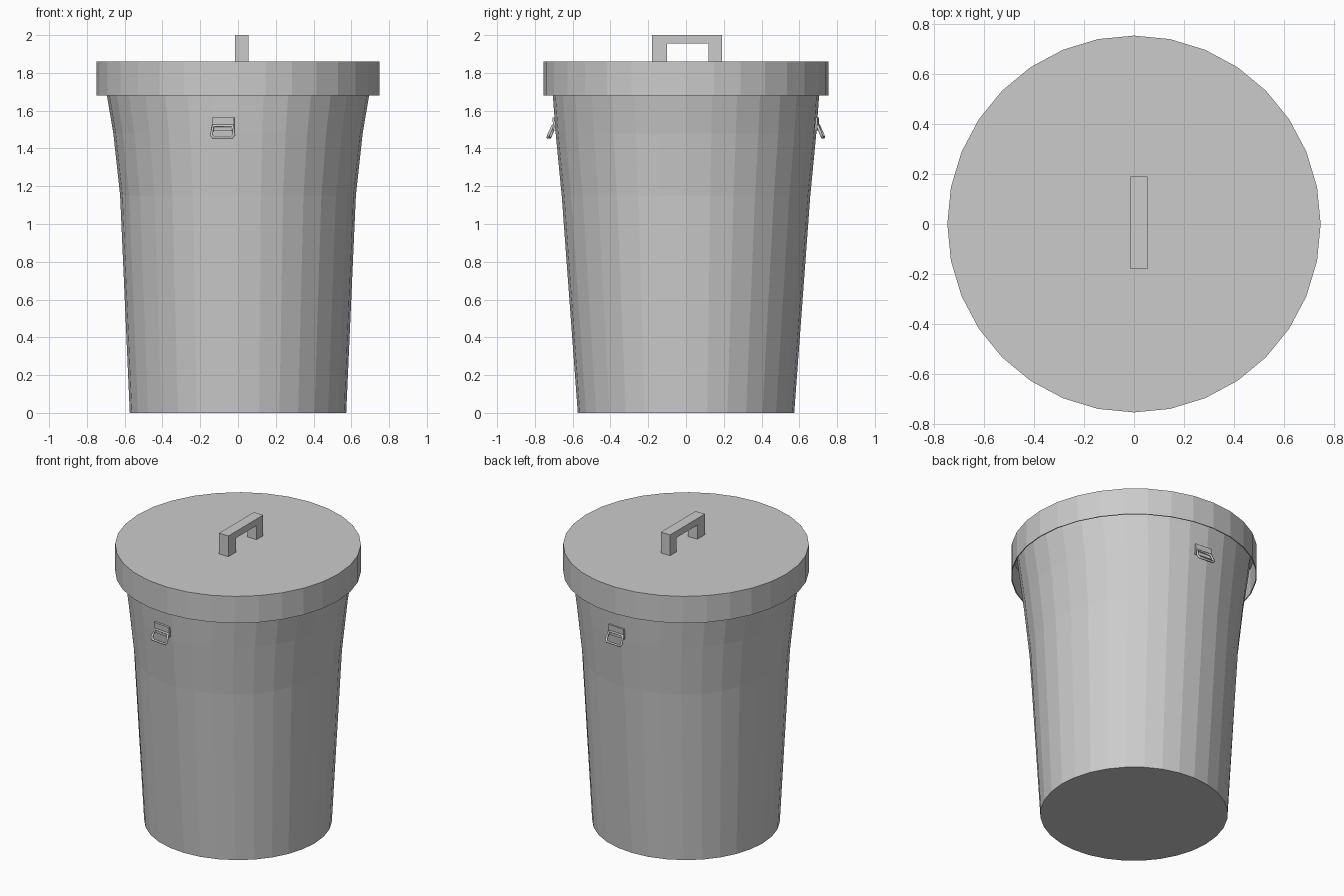
import bpy, bmesh, math
from mathutils import Matrix, Vector

if "Cube" in bpy.data.objects:
    bpy.data.objects.remove(bpy.data.objects["Cube"])

SIDES = 32


def finish(name, bm, thickness=0.0):
    """Turn a bmesh into a flat-shaded object, optionally with wall thickness."""
    bmesh.ops.recalc_face_normals(bm, faces=bm.faces)
    mesh = bpy.data.meshes.new(name)
    bm.to_mesh(mesh)
    bm.free()
    obj = bpy.data.objects.new(name, mesh)
    bpy.context.collection.objects.link(obj)
    if thickness:
        mod = obj.modifiers.new("wall", 'SOLIDIFY')
        mod.thickness = thickness
        mod.offset = -1
    return obj


def shell(name, rings, cap, thickness):
    """Loft elliptical rings (rx, ry, z) and close the ring with index cap."""
    bm = bmesh.new()
    loops = []
    for rx, ry, z in rings:
        angles = [2 * math.pi * i / SIDES for i in range(SIDES)]
        loops.append([bm.verts.new((rx * math.cos(a), ry * math.sin(a), z)) for a in angles])
    for low, high in zip(loops, loops[1:]):
        for i in range(SIDES):
            j = (i + 1) % SIDES
            bm.faces.new((low[i], low[j], high[j], high[i]))
    bm.faces.new(loops[cap])
    return finish(name, bm, thickness)


# Tapered bin body, flaring towards the top
shell("bin_body", [(0.573, 0.573, 0.0), (0.624, 0.658, 1.15), (0.660, 0.690, 1.48),
                   (0.694, 0.705, 1.68), (0.712, 0.715, 1.80)], 0, 0.01)

# Lid with a hanging skirt, open underneath
shell("lid", [(0.748, 0.755, 1.68), (0.748, 0.755, 1.86)], -1, 0.006)

# Lid handle: bridge profile in the YZ plane, extruded along x
profile = [(-0.18, 1.855), (-0.18, 2.0), (0.19, 2.0), (0.19, 1.855),
           (0.12, 1.855), (0.12, 1.955), (-0.10, 1.955), (-0.10, 1.855)]
bm = bmesh.new()
face = bm.faces.new([bm.verts.new((-0.015, y, z)) for y, z in profile])
side = bmesh.ops.extrude_face_region(bm, geom=[face], use_keep_orig=True)
bmesh.ops.translate(bm, vec=(0.07, 0, 0),
                    verts=[g for g in side["geom"] if isinstance(g, bmesh.types.BMVert)])
finish("lid_handle", bm)


def side_clip(prefix, x, y, turn):
    """Small mounting plate with a hanging wire loop; local -y points outwards."""
    place = Matrix.Translation((x, y, 0)) @ Matrix.Rotation(turn, 4, 'Z')
    # Mounting plate, leaning with the wall
    bm = bmesh.new()
    bmesh.ops.create_cube(bm, size=1, matrix=Matrix.Translation((0, 0, 1.53))
                          @ Matrix.Rotation(math.radians(4), 4, 'X')
                          @ Matrix.Diagonal((0.118, 0.026, 0.07, 1)))
    plate = finish(prefix + "_clip_plate", bm)
    plate.matrix_world = place
    # Wire loop, swung outwards at the bottom
    curve = bpy.data.curves.new(prefix + "_clip_loop", 'CURVE')
    curve.dimensions = '3D'
    curve.bevel_depth = 0.008
    curve.bevel_resolution = 1
    path = [(-0.052, -0.014, 1.52), (-0.060, -0.035, 1.472), (-0.050, -0.040, 1.459),
            (0.050, -0.040, 1.459), (0.060, -0.035, 1.472), (0.052, -0.014, 1.52)]
    spline = curve.splines.new('POLY')
    spline.points.add(len(path) - 1)
    for point, co in zip(spline.points, path):
        point.co = (*co, 1)
    spline.use_cyclic_u = True
    loop = bpy.data.objects.new(prefix + "_clip_loop", curve)
    bpy.context.collection.objects.link(loop)
    loop.matrix_world = place


# Clips on the front and back walls
side_clip("front", -0.078, -0.686, math.radians(-5.6))
side_clip("back", 0.03, 0.686, math.radians(180 - 4))
